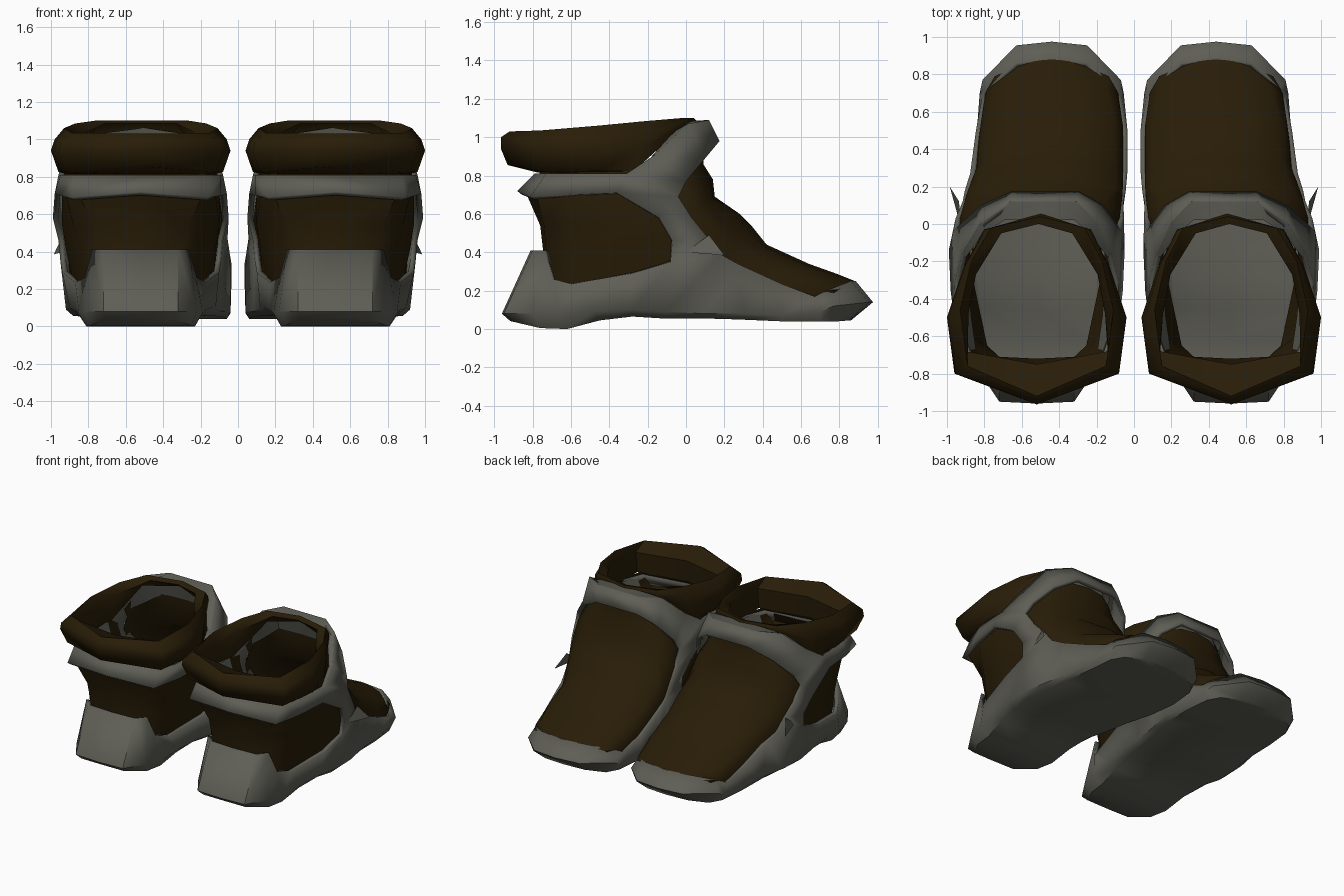
import bpy, bmesh, math


def material(name, rgb):
    m = bpy.data.materials.new(name)
    m.diffuse_color = (*rgb, 1)
    return m


GREY = material("warm_grey", (0.112, 0.111, 0.092))
BROWN = material("dark_brown", (0.0215, 0.012, 0.0022))


def centre_x(y):
    # the shoe's centre line steps inward between the ankle and the toe
    t = min(max((y + 0.05) / 0.4, 0), 1)
    return 0.52 - 0.08 * t


def grid(rows):
    """Quads between successive rows of (half width, y, z) points."""
    return [(a[i], a[i + 1], b[i + 1], b[i])
            for a, b in zip(rows, rows[1:]) for i in range(len(a) - 1)]


def build(name, mat, faces, thickness=0.0, angle=35):
    bm = bmesh.new()
    for s in (1, -1):
        for f in faces:
            pts = list(dict.fromkeys(f))
            if len(pts) < 3:
                continue
            vs = [bm.verts.new((centre_x(y) + s * u, y, z)) for u, y, z in pts]
            bm.faces.new(vs if s > 0 else vs[::-1])
    bmesh.ops.remove_doubles(bm, verts=bm.verts, dist=1e-4)
    bmesh.ops.recalc_face_normals(bm, faces=bm.faces)
    me = bpy.data.meshes.new(name)
    bm.to_mesh(me)
    bm.free()
    me.materials.append(mat)
    me.shade_smooth()
    me.set_sharp_from_angle(angle=math.radians(angle))
    ob = bpy.data.objects.new(name, me)
    bpy.context.collection.objects.link(ob)
    if thickness:
        sol = ob.modifiers.new("thickness", 'SOLIDIFY')
        sol.thickness = thickness
        sol.offset = -1
    mir = ob.modifiers.new("other_shoe", 'MIRROR')
    mir.use_mirror_merge = False
    return ob


# --- grey shell: sole cup, from heel centre round the side to toe centre
bottom = [(0, -.92, .045), (.18, -.91, .04), (.27, -.76, .005), (.29, -.62, .0),
          (.31, -.45, .045), (.33, -.28, .065), (.36, -.12, .055), (.37, .1, .055),
          (.38, .27, .05), (.38, .5, .04), (.36, .7, .04), (.31, .79, .04),
          (.17, .85, .045), (0, .86, .045)]
low = [(0, -.96, .08), (.2, -.95, .08), (.3, -.80, .08), (.33, -.66, .07),
       (.35, -.48, .09), (.38, -.28, .1), (.4, -.1, .09), (.41, .1, .08),
       (.41, .3, .08), (.40, .5, .07), (.385, .7, .09), (.37, .77, .12),
       (.19, .955, .14), (0, .975, .14)]
top = [(0, -.81, .41), (.2, -.80, .41), (.26, -.735, .41), (.3, -.69, .26),
       (.35, -.60, .235), (.42, -.28, .29), (.43, -.08, .35), (.43, .18, .39),
       (.42, .27, .34), (.405, .5, .235), (.375, .67, .17), (.335, .73, .2),
       (.19, .86, .25), (0, .885, .25)]
spine = [(0, y, z) for _, y, z in bottom]
shell = grid([spine, bottom, low, top])

# side pillar rising from the sole to the ankle
E, F, U4 = (.46, -.36, .71), (.45, -.04, .69), (.44, -.31, .81)
shell += grid([[top[6], top[7]], [(.44, -.07, .46), (.43, .12, .47)],
               [(.47, -.14, .58), (.45, .03, .58)], [E, F]])

# ankle band, front arch
L = [(0, .175, .98), (.18, .175, .98), (.33, .1, .89), (.42, .0, .77), F]
U = [(0, .12, 1.09), (.18, .12, 1.09), (.31, .01, 1.07), (.40, -.16, .91), U4]
shell += grid([L, U]) + [(E, F, U4)]

# ankle band, rear strip
shell += grid([[E, (.43, -.6, .70), (.37, -.81, .69), (0, -.88, .72)],
               [U4, (.43, -.55, .81), (.36, -.73, .81), (0, -.79, .81)]])
build("grey_shell", GREY, shell, 0.03, 45)

# rounded lip on top of the band's front arch
V = [(0, .03, 1.085), (.19, .02, 1.08), (.29, -.06, 1.03), (.38, -.18, .9)]
W = [(0, .07, .94), (.19, .06, .94), (.30, .0, .86), (.37, -.1, .82)]
build("band_lip", GREY, grid([U[:4], V, W]))

# inner edge of the band, inside the opening
build("band_lining", GREY, grid([
    [(.40, -.27, .80), (.39, -.5, .80), (.375, -.68, .80)],
    [(.37, -.27, .70), (.35, -.5, .70), (.325, -.67, .70)]]))

# --- brown vamp over the foot: (edge, shoulder, centre) sections
sections = [((.34, -.16, .86), (.23, .04, .97), (0, .10, 1.0)),
            ((.36, -.10, .78), (.27, .05, .86), (0, .09, .86)),
            ((.41, -.07, .66), (.31, .09, .76), (0, .14, .78)),
            ((.43, .0, .54), (.33, .11, .66), (0, .15, .69)),
            ((.42, .14, .36), (.37, .2, .52), (0, .28, .60)),
            ((.41, .19, .32), (.355, .28, .46), (0, .34, .54)),
            ((.395, .25, .28), (.34, .36, .40), (0, .42, .44)),
            ((.385, .48, .19), (.33, .58, .31), (0, .64, .34)),
            ((.36, .66, .13), (.29, .74, .25), (0, .78, .29)),
            ((.31, .73, .16), (.17, .85, .235), (0, .88, .25))]
rows = []
for e, sh, c in sections:
    mid = (max(e[0], sh[0]) - 0.005, (e[1] + sh[1]) / 2, e[2] * .45 + sh[2] * .55)
    half = (sh[0] * .55, c[1] * .75 + sh[1] * .25, c[2] * .78 + sh[2] * .22)
    rows.append([e, mid, sh, half, c])
build("vamp", BROWN, grid(rows), angle=50)

# --- brown ankle lining seen through the rear window
ankle = [[(0, -.72, .15), (.20, -.71, .15), (.265, -.65, .15), (.34, -.3, .15), (.38, -.02, .2)],
         [(0, -.745, .41), (.23, -.73, .41), (.32, -.62, .41), (.40, -.3, .41), (.40, .0, .41)],
         [(0, -.76, .54), (.25, -.74, .54), (.36, -.6, .54), (.42, -.3, .54), (.42, -.06, .54)],
         [(0, -.83, .70), (.33, -.78, .70), (.40, -.6, .70), (.42, -.34, .71), (.42, -.12, .70)],
         [(0, -.76, .82), (.35, -.70, .82), (.40, -.55, .82), (.41, -.34, .82), (.39, -.16, .86)]]
build("ankle_lining", BROWN, grid(ankle), angle=50)

# --- padded brown collar: cross-sections from back centre to front centre
collar = [[(0, -.77, .815), (0, -.93, .855), (0, -.965, .94), (0, -.965, 1.0), (0, -.92, 1.03), (0, -.75, .98)],
          [(.38, -.69, .815), (.40, -.77, .825), (.44, -.80, .93), (.43, -.80, .98), (.37, -.76, 1.035), (.385, -.68, .97)],
          [(.39, -.42, .815), (.44, -.46, .825), (.48, -.5, .94), (.46, -.5, 1.0), (.41, -.46, 1.06), (.365, -.48, .98)],
          [(.36, -.29, .82), (.40, -.27, .825), (.39, -.23, .95), (.38, -.22, 1.02), (.35, -.2, 1.085), (.325, -.27, 1.02)],
          [(.24, -.04, 1.06), (.29, -.055, 1.02), (.285, -.03, 1.05), (.28, -.03, 1.08), (.25, -.02, 1.1), (.19, -.05, 1.085)],
          [(0, .02, 1.065), (0, .04, 1.06), (0, .055, 1.07), (0, .055, 1.085), (0, .04, 1.1), (0, .0, 1.085)]]
build("collar", BROWN, grid([c + [c[0]] for c in collar]), angle=60)

# --- small flat fin on the outer side of each shoe
fin = bpy.data.meshes.new("side_fin")
fin.from_pydata([(.93, .0, .40), (.985, .2, .385), (.935, .12, .49)], [], [(0, 1, 2)])
fin.materials.append(GREY)
fin_ob = bpy.data.objects.new("side_fin", fin)
bpy.context.collection.objects.link(fin_ob)
fin_ob.modifiers.new("other_shoe", 'MIRROR').use_mirror_merge = False
